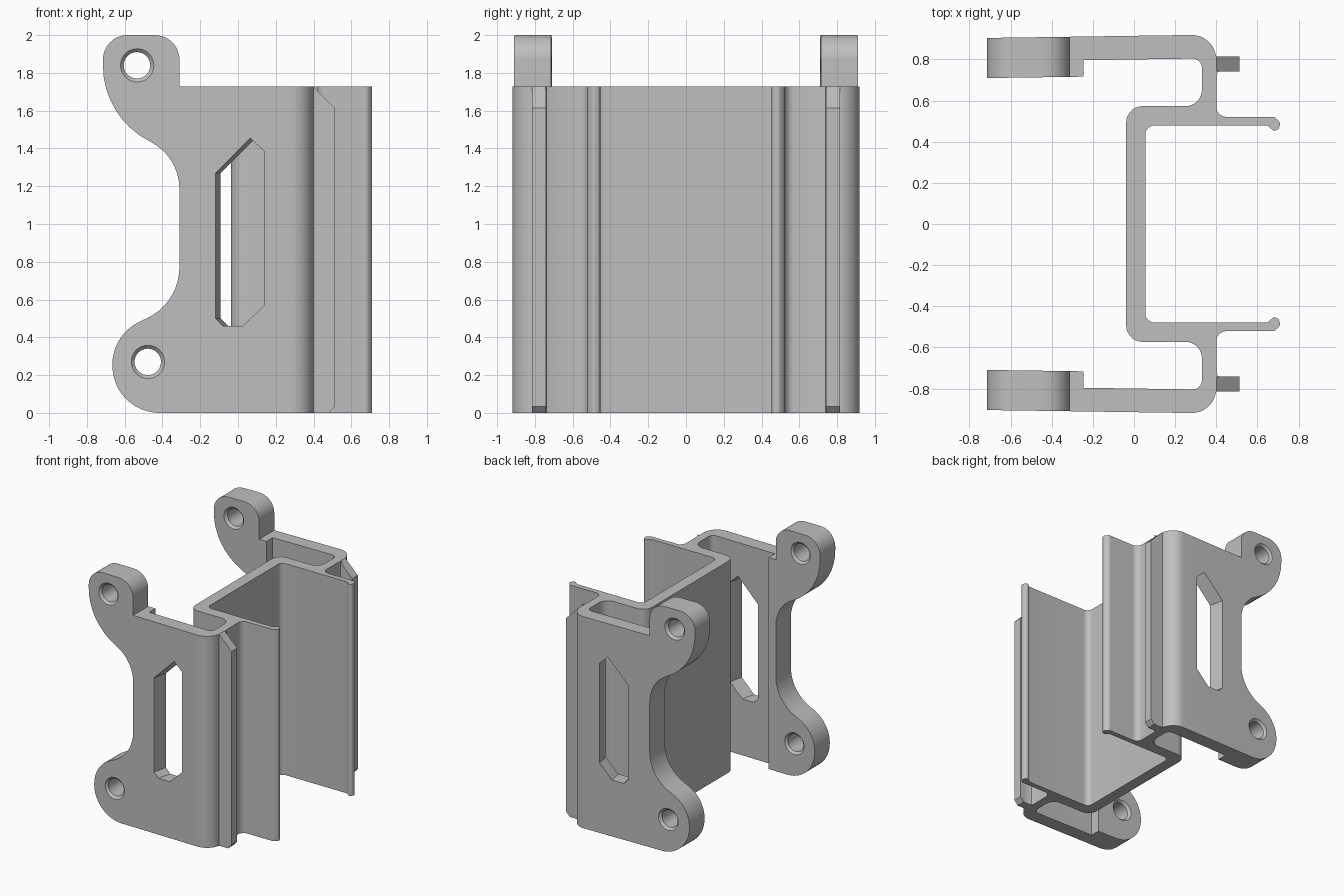
import bpy, bmesh, math
from mathutils import Vector, Matrix

cube = bpy.data.objects.get("Cube")
if cube:
    bpy.data.objects.remove(cube)

HEIGHT = 1.727     # height of the extruded body
END = -0.245       # where the thin side wall meets the thick ear plate
SLOPE = 0.0145     # the side walls splay slightly

grey = bpy.data.materials.new("plain grey")
grey.use_nodes = True
COLOUR = (0.52, 0.52, 0.52, 1)
grey.diffuse_color = COLOUR
grey.node_tree.nodes["Principled BSDF"].inputs["Base Color"].default_value = COLOUR


def rounded(corners):
    """Turn (x, y, radius) corners into an outline with arcs."""
    pts = []
    for i, (x, y, r) in enumerate(corners):
        p = Vector((x, y))
        if r == 0:
            pts.append(p)
            continue
        a = (Vector(corners[i - 1][:2]) - p).normalized()
        b = (Vector(corners[(i + 1) % len(corners)][:2]) - p).normalized()
        half = a.angle(b) / 2
        centre = p + (a + b).normalized() * r / math.sin(half)
        start = p + a * r / math.tan(half) - centre
        end = p + b * r / math.tan(half) - centre
        sweep = end.angle_signed(start)
        steps = max(3, math.ceil(abs(sweep) / math.radians(8)))
        for k in range(steps + 1):
            pts.append(centre + Matrix.Rotation(sweep * k / steps, 2) @ start)
    return pts


def finish(name, bm):
    bmesh.ops.recalc_face_normals(bm, faces=bm.faces[:])
    mesh = bpy.data.meshes.new(name)
    bm.to_mesh(mesh)
    bm.free()
    mesh.materials.append(grey)
    ob = bpy.data.objects.new(name, mesh)
    bpy.context.collection.objects.link(ob)
    return ob


def prism(name, bottom, top):
    """Solid between two matching outlines."""
    bm = bmesh.new()
    lo = [bm.verts.new(p) for p in bottom]
    hi = [bm.verts.new(p) for p in top]
    bm.faces.new(lo)
    bm.faces.new(hi)
    n = len(lo)
    for i in range(n):
        j = (i + 1) % n
        bm.faces.new((lo[i], lo[j], hi[j], hi[i]))
    return finish(name, bm)


def side_prism(name, outline, y0, y1, side, slope=0.0, shift=0.0):
    """Solid from an x-z outline, spanning y0 to y1 on one side."""
    return prism(name,
                 [(p[0] + shift, side * (y0 + slope * p[0]), p[1]) for p in outline],
                 [(p[0], side * (y1 + slope * p[0]), p[1]) for p in outline])


def hole_cutter(x, z, side):
    """Lathed drill shape, countersunk at both faces of the ear."""
    inner, outer = 0.72 + SLOPE * x, 0.915 + SLOPE * x
    profile = [(0, inner - .02), (.108, inner - .02), (.07, inner + .018),
               (.07, outer - .018), (.108, outer + .02), (0, outer + .02)]
    bm = bmesh.new()
    vs = [bm.verts.new((x + r, side * y, z)) for r, y in profile]
    es = [bm.edges.new(pair) for pair in zip(vs, vs[1:])]
    bmesh.ops.spin(bm, geom=vs + es, cent=(x, 0, z), axis=(0, 1, 0),
                   angle=math.tau, steps=40)
    bmesh.ops.remove_doubles(bm, verts=bm.verts[:], dist=1e-4)
    return finish("hole_cutter", bm)


def combine(body, other, operation):
    mod = body.modifiers.new(operation, "BOOLEAN")
    mod.operation = operation
    mod.solver = "EXACT"
    mod.object = other
    bpy.context.view_layer.objects.active = body
    bpy.ops.object.modifier_apply(modifier=mod.name)
    bpy.data.objects.remove(other)


# Channel body: half of the plan section, then its mirror image
half = [
    (-.038, .573, .08), (.33, .573, .08), (.33, .805, .045),
    (END, .80 + SLOPE * END, 0), (END, .915 + SLOPE * END, 0),
    (.40, .921, .12),
    (.40, .745, 0), (.42, .745, 0), (.407, .738, 0), (.40, .72, 0),
    (.40, .521, .05), (.685, .521, .03), (.713, .49, .02), (.703, .462, .012),
    (.682, .45, .015), (.65, .479, .02), (.055, .479, .045),
]
section = rounded(half + [(x, -y, r) for x, y, r in reversed(half)])
body = prism("mounting_bracket", [(p.x, p.y, 0) for p in section],
             [(p.x, p.y, HEIGHT) for p in section])

# Side outlines in x and z
ear = rounded([
    (END, 0, 0), (-.665, 0, .25), (-.665, .416, .25), (-.31, .581, .30),
    (-.31, 1.356, .28), (-.715, 1.566, .45), (-.715, 2, .13), (-.31, 2, .13),
    (-.31, HEIGHT, 0), (END, HEIGHT, 0)])
rib = [(.37, 0), (.48, 0), (.512, .035), (.512, HEIGHT - .112),
       (.40, HEIGHT), (.37, HEIGHT)]
slot = [(-.125, .50), (-.085, .46), (.02, .46), (.132, .57),
        (.132, 1.385), (.06, 1.455), (-.125, 1.27)]

for side in (1, -1):
    # Thick ear plate and guide rib
    combine(body, side_prism("ear", ear, .72, .915, side, SLOPE), "UNION")
    combine(body, side_prism("rib", rib, .742, .815, side), "UNION")
    # Slanted slot and screw holes
    combine(body, side_prism("slot_cutter", slot, .77, .94, side, 0, .04), "DIFFERENCE")
    for x, z in ((-.535, 1.84), (-.478, .27)):
        combine(body, hole_cutter(x, z, side), "DIFFERENCE")

bpy.ops.object.select_all(action="DESELECT")
body.select_set(True)
bpy.context.view_layer.objects.active = body
bpy.ops.object.shade_smooth_by_angle(angle=math.radians(30))
